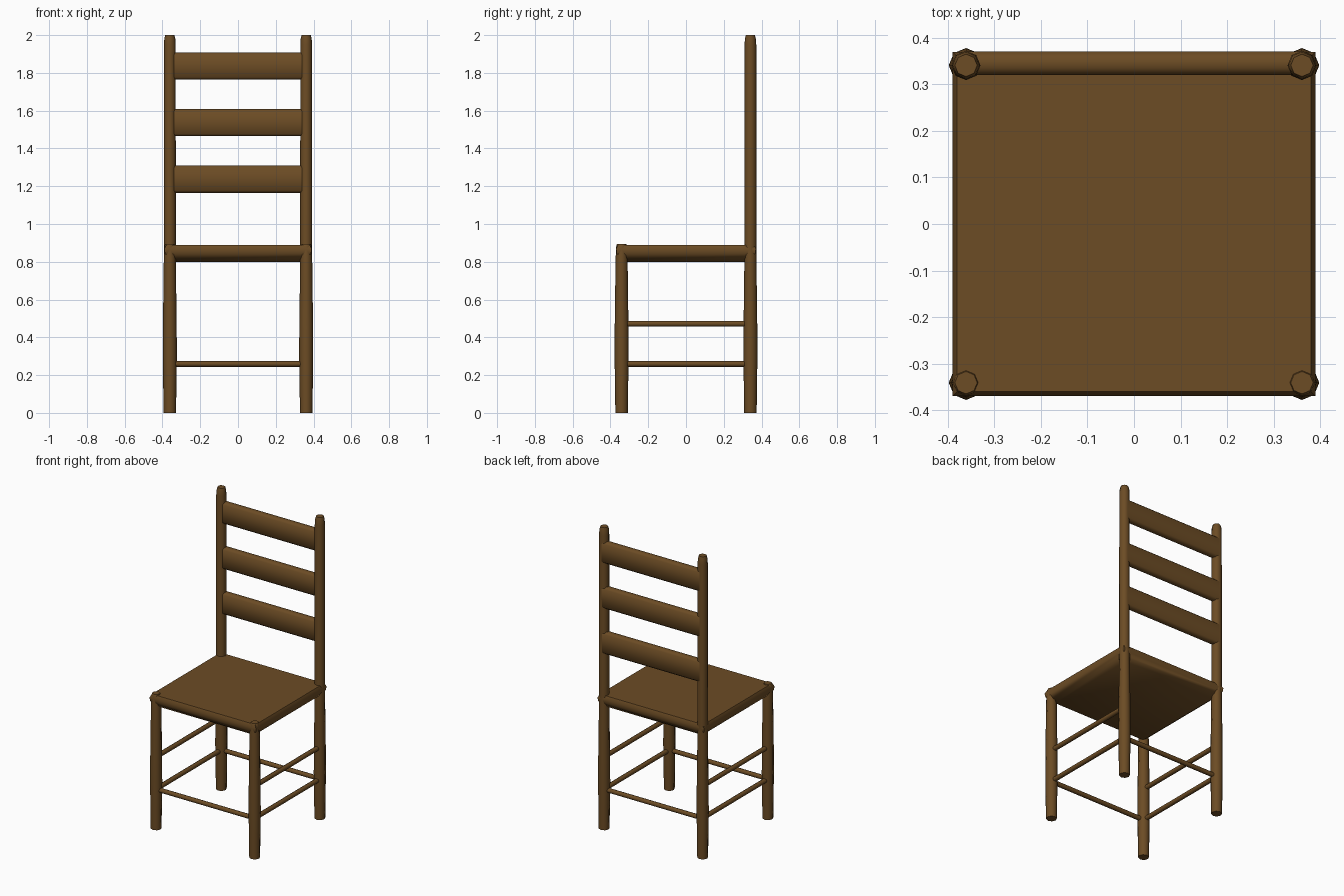
import bpy, bmesh, math
from mathutils import Vector, Matrix

if "Cube" in bpy.data.objects:
    bpy.data.objects.remove(bpy.data.objects["Cube"])

wood = bpy.data.materials.new("brown wood")
wood.diffuse_color = (0.15, 0.072, 0.018, 1)
wood.use_nodes = True
wood.node_tree.nodes["Principled BSDF"].inputs["Base Color"].default_value = wood.diffuse_color

LX, LY = 0.361, 0.341  # leg centres


def finish(name, bm, angle=60):
    bmesh.ops.recalc_face_normals(bm, faces=bm.faces)
    me = bpy.data.meshes.new(name)
    bm.to_mesh(me)
    bm.free()
    me.materials.append(wood)
    ob = bpy.data.objects.new(name, me)
    bpy.context.collection.objects.link(ob)
    bpy.ops.object.select_all(action='DESELECT')
    ob.select_set(True)
    bpy.context.view_layer.objects.active = ob
    bpy.ops.object.shade_smooth_by_angle(angle=math.radians(angle))
    return ob


def loft(name, rings):
    """Skin a stack of point rings and cap both ends."""
    bm = bmesh.new()
    vs = [[bm.verts.new(p) for p in ring] for ring in rings]
    n = len(vs[0])
    for a, b in zip(vs, vs[1:]):
        for i in range(n):
            j = (i + 1) % n
            bm.faces.new((a[i], a[j], b[j], b[i]))
    bm.faces.new(vs[0][::-1])
    bm.faces.new(vs[-1])
    return finish(name, bm)


def turned(name, x, y, profile, sides=8):
    """Turned post from (radius, height) pairs."""
    loft(name, [[(x + r * math.cos(2 * math.pi * i / sides),
                  y + r * math.sin(2 * math.pi * i / sides), z)
                 for i in range(sides)] for r, z in profile])


def rung(name, a, b, r=0.015):
    a, b = Vector(a), Vector(b)
    bm = bmesh.new()
    rot = (b - a).to_track_quat('Z', 'Y').to_matrix().to_4x4()
    bmesh.ops.create_cone(bm, cap_ends=True, segments=8, radius1=r, radius2=r,
                          depth=(b - a).length,
                          matrix=Matrix.Translation((a + b) / 2) @ rot)
    finish(name, bm)


# Legs: slight swelling low down, chamfered tips
low = [(0.033, 0), (0.035, 0.15), (0.0372, 0.3), (0.0365, 0.45), (0.034, 0.64)]
for s, side in ((-1, "left"), (1, "right")):
    turned(f"back_leg_{side}", s * LX, LY,
           low + [(0.032, 0.8), (0.031, 1.95), (0.029, 1.98), (0.024, 2.0)])
    turned(f"front_leg_{side}", s * LX, -LY,
           low + [(0.032, 0.8), (0.030, 0.86), (0.028, 0.885), (0.024, 0.895)])

# Seat: flat top with rounded sides tucking in underneath
loft("seat", [[(sx * (0.39 - d), sy * (0.37 - d), z)
               for sx, sy in ((-1, -1), (1, -1), (1, 1), (-1, 1))]
              for d, z in ((0.045, 0.8), (0.018, 0.82), (0.003, 0.845),
                           (0, 0.868), (0.01, 0.89))])

# Back slats: boards with bevelled edges
for k, (z0, z1) in enumerate(((1.165, 1.31), (1.465, 1.608), (1.765, 1.907))):
    e = 0.012
    section = [(0.32, z0 + e), (0.335, z0), (0.357, z0), (0.371, z0 + e),
               (0.371, z1 - e), (0.357, z1), (0.335, z1), (0.32, z1 - e)]
    loft(f"back_slat_{k + 1}", [[(x, y, z) for y, z in section] for x in (-LX, LX)])

# Rungs: one front and back, two on each side
for s, end in ((-1, "front"), (1, "back")):
    rung(f"{end}_rung", (-LX, s * LY, 0.259), (LX, s * LY, 0.259))
for s, side in ((-1, "left"), (1, "right")):
    for z, lvl in ((0.259, "lower"), (0.472, "upper")):
        rung(f"{side}_{lvl}_rung", (s * LX, -LY, z), (s * LX, LY, z))
